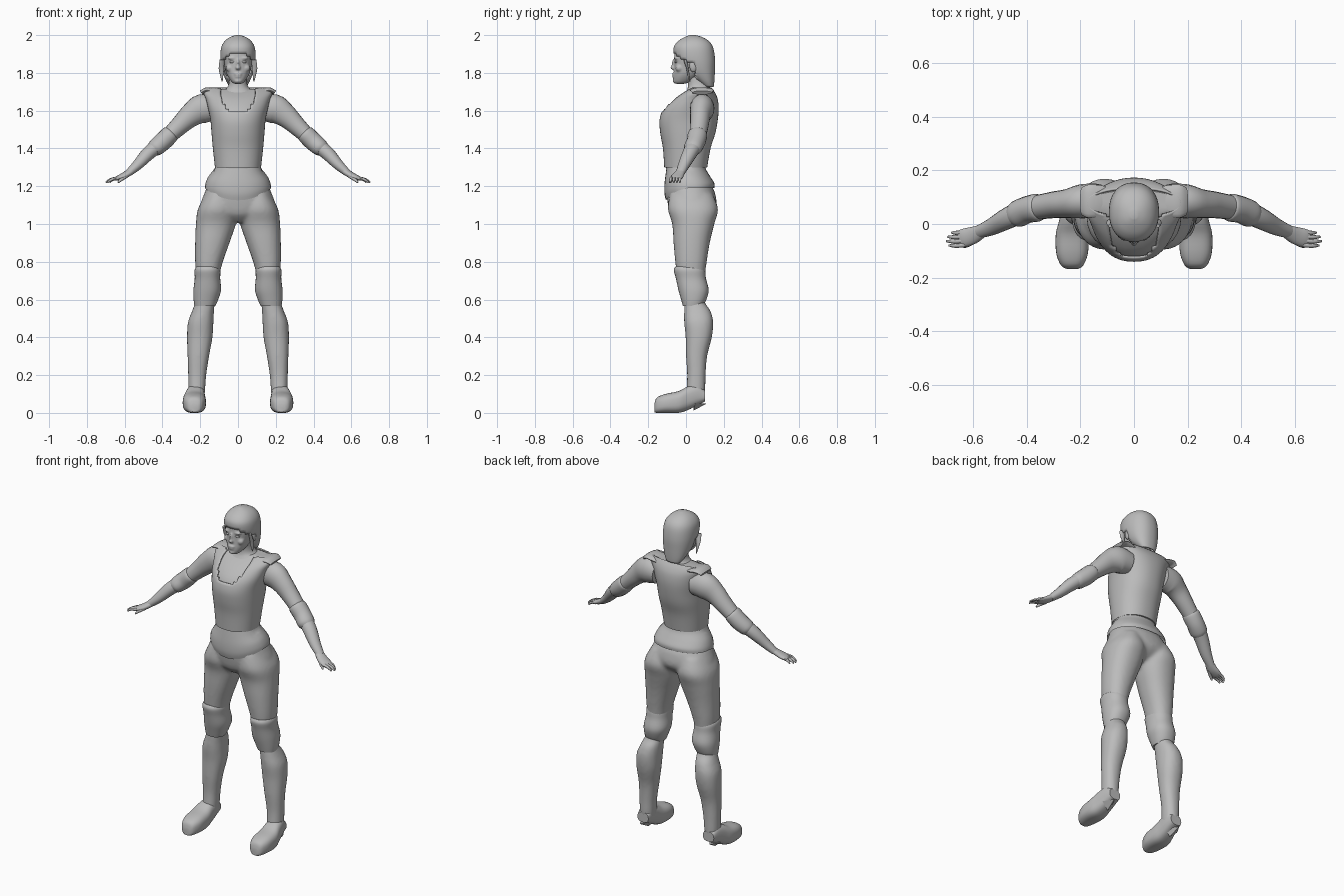
import bpy, bmesh
from math import sin, cos, pi, radians
from mathutils import Vector

cube = bpy.data.objects.get("Cube")
if cube:
    bpy.data.objects.remove(cube)

clay = bpy.data.materials.new("neutral_grey")
clay.use_nodes = True
clay.diffuse_color = (0.5, 0.5, 0.5, 1)
clay.node_tree.nodes["Principled BSDF"].inputs["Base Color"].default_value = clay.diffuse_color


def smooth_rows(rows, steps=4):
    """Catmull-Rom interpolation of whole rows of section values."""
    out = []
    for i in range(len(rows) - 1):
        a, b, c, d = (rows[max(0, min(len(rows) - 1, i + k))] for k in (-1, 0, 1, 2))
        for s in range(steps):
            t = s / steps
            out.append([q + t / 2 * (r - p + t * (2*p - 5*q + 4*r - u + t * (3*q - p - 3*r + u)))
                        for p, q, r, u in zip(a, b, c, d)])
    return out + [list(rows[-1])]


def skin_rings(bm, rings, caps=True):
    loops = [[bm.verts.new(p) for p in ring] for ring in rings]
    n = len(loops[0])
    for a, b in zip(loops, loops[1:]):
        for i in range(n):
            bm.faces.new((a[i], a[(i + 1) % n], b[(i + 1) % n], b[i]))
    if caps:
        bm.faces.new(loops[0])
        bm.faces.new(loops[-1])


def power(v, e):
    return abs(v) ** e * (1 if v > 0 else -1)


def loft(bm, rows, axis="z", side=1, square=0.9, sides=32, caps=True):
    """Rows hold position on the axis, then low and high limits across it."""
    rings = []
    for h, a, b, c, d in smooth_rows(rows):
        ring = []
        for i in range(sides):
            t = 2 * pi * i / sides
            u = (a + b) / 2 + (b - a) / 2 * power(cos(t), square)
            v = (c + d) / 2 + (d - c) / 2 * power(sin(t), square)
            ring.append((side * u, v, h) if axis == "z" else (side * u, h, v))
        rings.append(ring)
    skin_rings(bm, rings, caps)


def centred(rows):
    return [(z, -w, w, front, back) for z, w, front, back in rows]


def tube(bm, rows, sides=18):
    """Rows hold a path point, then half depth and half height."""
    rows = smooth_rows(rows)
    rings = []
    for i, row in enumerate(rows):
        along = Vector(rows[min(i + 1, len(rows) - 1)][:3]) - Vector(rows[max(i - 1, 0)][:3])
        across = Vector((0, 0, 1)).cross(along).normalized()
        up = along.cross(across).normalized()
        mid = Vector(row[:3])
        rings.append([mid + across * row[3] * cos(2 * pi * k / sides)
                      + up * row[4] * sin(2 * pi * k / sides) for k in range(sides)])
    skin_rings(bm, rings)


def ball(bm, centre, size):
    made = bmesh.ops.create_uvsphere(bm, u_segments=16, v_segments=10, radius=1)["verts"]
    for v in made:
        v.co = Vector(centre) + Vector(p * s for p, s in zip(v.co, size))


def finish(name, bm, mirror=False, thick=0, remesh=0, angle=45):
    bmesh.ops.recalc_face_normals(bm, faces=bm.faces)
    mesh = bpy.data.meshes.new(name)
    bm.to_mesh(mesh)
    bm.free()
    mesh.materials.append(clay)
    ob = bpy.data.objects.new(name, mesh)
    bpy.context.collection.objects.link(ob)
    bpy.ops.object.select_all(action="DESELECT")
    ob.select_set(True)
    bpy.context.view_layer.objects.active = ob
    bpy.ops.object.shade_smooth_by_angle(angle=radians(angle))
    if mirror:
        ob.modifiers.new("mirror", "MIRROR").use_mirror_merge = False
    if thick:
        shell = ob.modifiers.new("thickness", "SOLIDIFY")
        shell.thickness = thick
    if remesh:
        blend = ob.modifiers.new("blend", "REMESH")
        blend.mode = "VOXEL"
        blend.voxel_size = remesh
        blend.use_smooth_shade = True
        soft = ob.modifiers.new("soften", "SMOOTH")
        soft.iterations = 6
    return ob


def remove_faces(bm, rule):
    gone = [f for f in bm.faces if rule(*f.calc_center_median())]
    bmesh.ops.delete(bm, geom=gone, context="FACES")


# Hips and legs, blended into one surface
bm = bmesh.new()
loft(bm, centred([(1.34, .106, -.09, .092), (1.28, .122, -.1, .1), (1.22, .152, -.105, .125),
                  (1.17, .175, -.104, .152), (1.1, .195, -.095, .16), (1.05, .14, -.08, .12),
                  (1.01, .05, -.04, .05)]))
leg = [(1.16, .03, .17, -.085, .14), (1.08, .006, .212, -.096, .17), (1, .012, .223, -.073, .15),
       (.9, .045, .227, -.066, .126), (.8, .08, .227, -.057, .11), (.72, .1, .222, -.045, .1),
       (.6, .12, .225, -.012, .095), (.54, .127, .243, -.01, .13), (.48, .13, .265, -.01, .144),
       (.4, .135, .27, -.002, .137), (.3, .153, .267, 0, .112), (.2, .168, .264, .006, .104),
       (.12, .174, .262, .002, .102), (.07, .18, .257, 0, .095)]
for side in (1, -1):
    loft(bm, leg, side=side)
finish("hips_and_legs", bm, remesh=.01)

# Belly panel with a dipped lower edge
bm = bmesh.new()
loft(bm, centred([(1.33, .11, -.098, .098), (1.27, .129, -.107, .106), (1.21, .158, -.114, .13),
                  (1.16, .172, -.114, .15), (1.125, .176, -.106, .15)]), caps=False)
for v in bm.verts:
    fall = max(0, (1.33 - v.co.z) / .2)
    v.co.z += fall * (2 * v.co.x ** 2 if v.co.y < 0 else .065)
finish("belly", bm)

# Knee guards
bm = bmesh.new()
loft(bm, [(.775, .105, .22, -.055, .08), (.755, .094, .23, -.064, .1), (.71, .094, .229, -.053, .106),
          (.65, .09, .236, -.04, .12), (.6, .105, .235, -.026, .108), (.565, .12, .23, -.016, .09)])
finish("knee_guard", bm, mirror=True)

# Feet with raised heels
bm = bmesh.new()
loft(bm, [(-.168, .21, .25, .005, .045), (-.155, .19, .272, 0, .08), (-.11, .172, .29, 0, .1),
          (-.04, .17, .292, 0, .115), (.01, .175, .28, .015, .14), (.06, .178, .268, .04, .15),
          (.1, .185, .258, .06, .12)], axis="y", square=.75)
finish("foot", bm, mirror=True)

# Thin slips of sole under the heels
bm = bmesh.new()
corners = [(.19, .04, .05), (.27, .05, .05), (.225, .04, .012), (.235, .11, .05)]
points = [bm.verts.new(c) for c in corners]
for trio in ((0, 1, 2), (1, 3, 2), (3, 0, 2), (0, 3, 1)):
    bm.faces.new([points[i] for i in trio])
finish("heel_tip", bm, mirror=True)

# Chest under the vest, and the neck
chest = [(1.3, .122, -.115, .112), (1.4, .133, -.122, .13), (1.48, .14, -.136, .155),
         (1.55, .146, -.14, .168), (1.61, .158, -.12, .173), (1.66, .17, -.075, .168),
         (1.695, .182, -.025, .154), (1.722, .174, .025, .135)]
bm = bmesh.new()
loft(bm, centred([(z - .006, w - .01, f + .01, b - .01) for z, w, f, b in chest]))
finish("upper_body", bm)
bm = bmesh.new()
loft(bm, centred([(1.66, .12, -.03, .14), (1.7, .085, 0, .135), (1.725, .056, .01, .127),
                  (1.76, .046, .01, .12), (1.82, .045, .0, .115)]))
finish("neck", bm)

# Sleeveless vest with a scooped neckline
bm = bmesh.new()
loft(bm, centred(chest), sides=64)
remove_faces(bm, lambda x, y, z: (y < .06 and z > 1.595 + .11 * (x / .095) ** 4)
             or z > 1.72 or z < 1.3)
finish("vest", bm, thick=.008)

# Vest shoulder caps
bm = bmesh.new()
tube(bm, [(.08, .085, 1.69, .05, .014), (.13, .085, 1.703, .06, .016),
          (.17, .085, 1.708, .062, .014), (.195, .085, 1.695, .052, .012)])
finish("vest_shoulder", bm, mirror=True)

# Arms
bm = bmesh.new()
tube(bm, [(.12, .09, 1.61, .06, .065), (.19, .085, 1.61, .064, .078), (.25, .076, 1.575, .054, .063),
          (.31, .07, 1.52, .049, .05), (.4, .053, 1.435, .043, .039), (.47, .022, 1.378, .04, .037),
          (.53, -.01, 1.315, .032, .028), (.58, -.03, 1.27, .024, .019)])
finish("arm", bm, mirror=True)

# Elbow guards
bm = bmesh.new()
tube(bm, [(.352, .063, 1.482, .044, .042), (.362, .061, 1.472, .052, .048),
          (.4, .053, 1.435, .05, .049), (.435, .037, 1.405, .05, .045), (.45, .03, 1.392, .04, .038)])
finish("elbow_guard", bm, mirror=True)

# Hands with fingers and thumb
bm = bmesh.new()
tube(bm, [(.565, -.025, 1.28, .024, .018), (.6, -.042, 1.258, .032, .017),
          (.635, -.052, 1.243, .034, .013), (.65, -.056, 1.238, .028, .009)])
for k in range(4):
    y = -.03 - .016 * k
    reach = (.035, .05, .055, .045)[k]
    tube(bm, [(.632, y, 1.243, .009, .009), (.645 + reach / 2, y - .003, 1.236, .008, .008),
              (.645 + reach, y - .002, 1.22, .004, .004)], sides=8)
tube(bm, [(.59, -.055, 1.255, .012, .012), (.615, -.074, 1.238, .01, .01),
          (.635, -.086, 1.22, .005, .005)], sides=8)
finish("hand", bm, mirror=True)

# Head, blended with nose, lips, chin and brow
bm = bmesh.new()
loft(bm, centred([(1.742, .02, -.056, -.01), (1.755, .036, -.066, .03), (1.79, .058, -.066, .08),
                  (1.83, .07, -.063, .12), (1.88, .079, -.062, .135), (1.93, .078, -.056, .13),
                  (1.97, .055, -.025, .1), (1.988, .018, .01, .06)]))
ball(bm, (0, -.066, 1.827), (.015, .017, .011))
ball(bm, (0, -.062, 1.846), (.009, .014, .03))
ball(bm, (0, -.064, 1.793), (.022, .011, .007))
ball(bm, (0, -.063, 1.78), (.018, .011, .007))
ball(bm, (0, -.058, 1.757), (.02, .013, .012))
for side in (1, -1):
    ball(bm, (.03 * side, -.052, 1.878), (.027, .012, .007))
    ball(bm, (.043 * side, -.036, 1.825), (.022, .02, .02))
finish("head", bm, remesh=.005)

# Eyes and ears
bm = bmesh.new()
ball(bm, (.03, -.05, 1.858), (.016, .011, .007))
finish("eye", bm, mirror=True)
bm = bmesh.new()
ball(bm, (.077, .04, 1.838), (.013, .022, .034))
finish("ear", bm, mirror=True)

# Hair cap, open over the face
bm = bmesh.new()
loft(bm, centred([(1.72, .04, .105, .146), (1.755, .062, .06, .15), (1.81, .083, -.01, .153),
                  (1.87, .093, -.055, .154), (1.93, .09, -.066, .145), (1.965, .073, -.045, .125),
                  (1.988, .045, -.01, .09), (2, .012, .02, .05)]), sides=64)
remove_faces(bm, lambda x, y, z: z < 1.725 or (y < .05 and z < 1.905 - 6 * x * x))
finish("hair", bm, thick=.007)

# Hair strands beside the face
bm = bmesh.new()
tube(bm, [(.084, -.005, 1.87, .014, .007), (.088, .008, 1.82, .014, .006),
          (.084, .02, 1.755, .003, .003)], sides=10)
finish("hair_strand", bm, mirror=True)
